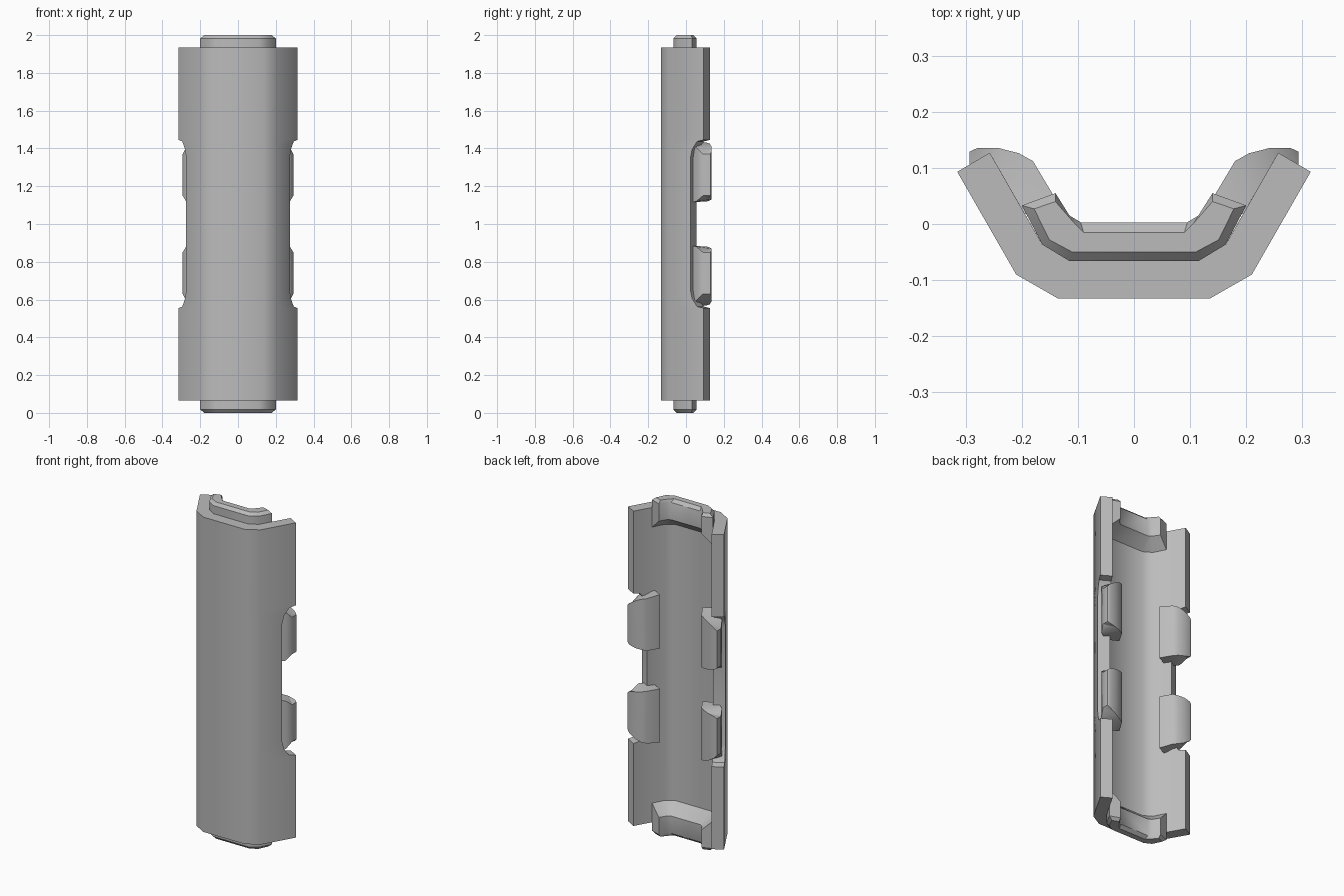
import bpy, bmesh, math

cube = bpy.data.objects.get("Cube")
if cube:
    bpy.data.objects.remove(cube, do_unlink=True)

GREY = (0.5, 0.5, 0.5, 1)
mat = bpy.data.materials.new("plain grey")
mat.use_nodes = True
mat.diffuse_color = GREY
mat.node_tree.nodes["Principled BSDF"].inputs["Base Color"].default_value = GREY


def loft(name, rings, split_caps=False):
    """Skin a list of equal-length rings of 3D points into a closed solid."""
    bm = bmesh.new()
    loops = [[bm.verts.new(p) for p in ring] for ring in rings]
    n = len(loops[0])
    for a, b in zip(loops, loops[1:]):
        for i in range(n):
            j = (i + 1) % n
            bm.faces.new((a[i], a[j], b[j], b[i]))
    caps = [bm.faces.new(loops[0]), bm.faces.new(loops[-1])]
    if split_caps:
        bmesh.ops.triangulate(bm, faces=caps)
    bmesh.ops.remove_doubles(bm, verts=bm.verts, dist=0.0005)
    bmesh.ops.recalc_face_normals(bm, faces=bm.faces)
    mesh = bpy.data.meshes.new(name)
    bm.to_mesh(mesh)
    bm.free()
    mesh.materials.append(mat)
    ob = bpy.data.objects.new(name, mesh)
    bpy.context.collection.objects.link(ob)
    bpy.ops.object.select_all(action='DESELECT')
    bpy.context.view_layer.objects.active = ob
    ob.select_set(True)
    bpy.ops.object.shade_smooth_by_angle(angle=math.radians(33))
    return ob


def both_sides(outer, inner):
    """Closed channel section from right-half points running tip to centre."""
    flip = lambda pts: [(-x, y) for x, y in pts]
    return outer + flip(outer)[::-1] + flip(inner) + inner[::-1]


def at(section, z):
    return [(x, y, z) for x, y in section]


# Channel shell: the arms get shorter along the middle to form the side notches
def shell_section(cut):
    dx, dy = cut * 0.5, cut * 0.867
    outer = [(0.315 - dx, 0.093 - dy), (0.21, -0.09), (0.135, -0.133)]
    inner = [(0.257 - dx, 0.127 - dy), (0.163, -0.037), (0.115, -0.066)]
    return both_sides(outer, inner)


half = [(0.065, 0), (0.555, 0), (0.563, 0.04), (0.605, 0.07), (0.65, 0.081)]
levels = half + [(2 - z, cut) for z, cut in reversed(half)]
loft("channel_shell", [at(shell_section(cut), z) for z, cut in levels])

# End tongues: chamfered lips inside the channel, ramped down to its wall
wall = [(0.2, 0.033), (0.163, -0.037), (0.115, -0.066)]
full = both_sides(wall, [(0.14, 0.055), (0.115, 0.015), (0.095, 0.003)])
tip = both_sides([(0.178, 0.027), (0.151, -0.028), (0.11, -0.05)],
                 [(0.14, 0.04), (0.105, 0.0), (0.09, -0.015)])
ramp = both_sides(wall, wall)
for name, end in (("top_tongue", 1), ("bottom_tongue", -1)):
    stack = [(tip, 1.0), (full, 0.983), (full, 0.88), (ramp, 0.82)]
    loft(name, [at(section, 1 + end * h) for section, h in stack])

# Hooked pads: x, y, near and far height from the middle at each corner
pad = [(0.205, 0.012, 0.12, 0.44), (0.14, 0.045, 0.12, 0.44),
       (0.18, 0.112, 0.12, 0.43), (0.205, 0.126, 0.125, 0.425),
       (0.24, 0.135, 0.13, 0.41), (0.28, 0.135, 0.14, 0.385),
       (0.293, 0.129, 0.15, 0.37), (0.293, 0.09, 0.15, 0.37),
       (0.275, 0.055, 0.12, 0.405), (0.245, 0.035, 0.115, 0.42)]
for side, side_name in ((1, "left"), (-1, "right")):
    for end, end_name in ((1, "upper"), (-1, "lower")):
        near = [(side * x, y, 1 + end * a) for x, y, a, b in pad]
        far = [(side * x, y, 1 + end * b) for x, y, a, b in pad]
        loft(f"{end_name}_{side_name}_pad", [near, far], split_caps=True)
